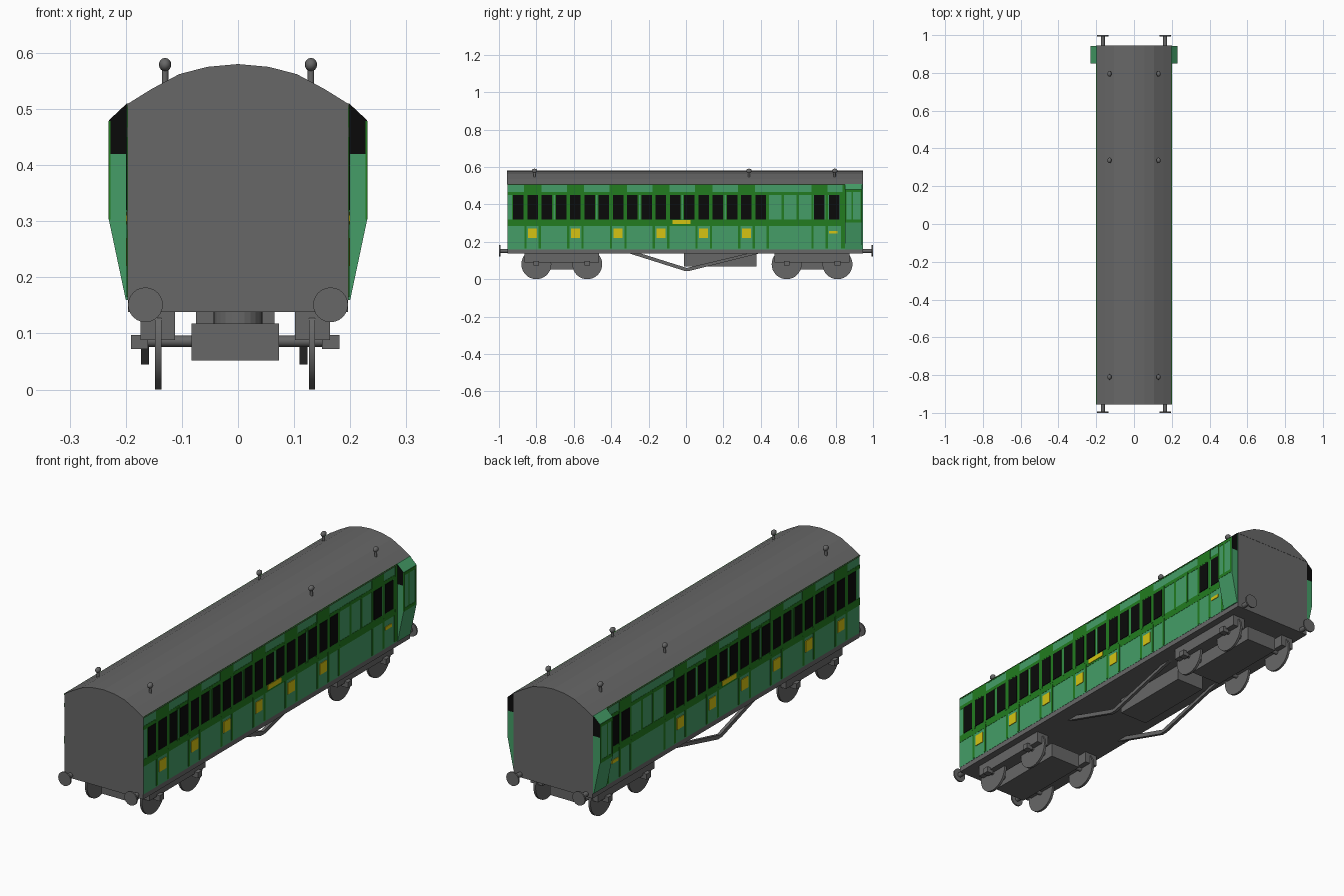
import bpy, bmesh, math
from mathutils import Matrix, Vector

if "Cube" in bpy.data.objects:
    bpy.data.objects.remove(bpy.data.objects["Cube"])

def material(name, r, g, b):
    m = bpy.data.materials.new(name)
    m.diffuse_color = (r, g, b, 1)
    m.use_nodes = True
    m.node_tree.nodes["Principled BSDF"].inputs["Base Color"].default_value = m.diffuse_color
    return m

GREY = material("grey", 0.135, 0.135, 0.135)
LIGHT = material("light_green", 0.058, 0.34, 0.135)
DARK = material("dark_green", 0.016, 0.2, 0.014)
BLACK = material("window_black", 0.003, 0.003, 0.003)
YELLOW = material("yellow", 0.66, 0.55, 0.006)

Y0, Y1 = -0.955, 0.945      # body ends
SIDE = 0.197                # half width of body


def finish(name, bm, mats, rule=None, smooth=False):
    """Turn a bmesh into an object; rule(face) picks the material slot."""
    bmesh.ops.recalc_face_normals(bm, faces=bm.faces)
    bm.normal_update()
    if rule:
        for f in bm.faces:
            f.material_index = rule(f)
    me = bpy.data.meshes.new(name)
    bm.to_mesh(me)
    bm.free()
    for m in mats:
        me.materials.append(m)
    ob = bpy.data.objects.new(name, me)
    bpy.context.collection.objects.link(ob)
    if smooth:
        bpy.ops.object.select_all(action='DESELECT')
        ob.select_set(True)
        bpy.context.view_layer.objects.active = ob
        bpy.ops.object.shade_smooth_by_angle(angle=math.radians(40))
    return ob


def box(bm, x0, x1, y0, y1, z0, z1):
    mid = Vector(((x0 + x1) / 2, (y0 + y1) / 2, (z0 + z1) / 2))
    bmesh.ops.create_cube(bm, size=1, matrix=Matrix.Translation(mid) @
                          Matrix.Diagonal((abs(x1 - x0), y1 - y0, z1 - z0, 1)))


def cylinder(bm, c, r, length, axis, n=24):
    rot = {'X': Matrix.Rotation(math.pi / 2, 4, 'Y'),
           'Y': Matrix.Rotation(math.pi / 2, 4, 'X'), 'Z': Matrix()}[axis]
    bmesh.ops.create_cone(bm, cap_ends=True, segments=n, radius1=r, radius2=r,
                          depth=length, matrix=Matrix.Translation(c) @ rot)


def extrude(bm, pts, vec):
    f = bm.faces.new([bm.verts.new(p) for p in pts])
    r = bmesh.ops.extrude_face_region(bm, geom=[f])
    bmesh.ops.translate(bm, vec=vec, verts=[v for v in r['geom'] if isinstance(v, bmesh.types.BMVert)])
    if not f.is_valid:
        return
    # the region extrude removes the source face only when it has neighbours
    if all(len(e.link_faces) > 2 for e in f.edges):
        bm.faces.remove(f)


def plates(name, rects, mat, lift, x=SIDE):
    """Thin painted plates (y0, y1, z0, z1) on both sides."""
    bm = bmesh.new()
    for s in (-1, 1):
        for y0, y1, z0, z1 in rects:
            box(bm, s * (x - 0.003), s * (x + lift), y0, y1, z0, z1)
    finish(name, bm, [mat])


# body: green sides, grey ends
bm = bmesh.new()
box(bm, -SIDE, SIDE, Y0, Y1, 0.16, 0.51)
finish("coach_body", bm, [LIGHT, GREY], lambda f: 0 if abs(f.normal.x) > 0.5 else 1)

# arched roof
half = [(0.2, 0.507), (0.155, 0.535), (0.105, 0.562), (0.055, 0.575)]
arc = half + [(0, 0.58)] + [(-x, z) for x, z in reversed(half)]
bm = bmesh.new()
extrude(bm, [(x, Y0 - 0.001, z) for x, z in arc], (0, Y1 - Y0 + 0.002, 0))
finish("roof", bm, [GREY])

# floor and sole bars
bm = bmesh.new()
box(bm, -0.196, 0.196, Y0, Y1, 0.138, 0.16)
finish("underframe", bm, [GREY])

# windows
pitch, first, ww = 0.0762, -0.896, 0.056
centres = [first + i * pitch for i in range(18)] + [0.712, 0.792]
plates("windows", [(c - ww / 2, c + ww / 2, 0.32, 0.45) for c in centres], BLACK, 0.003)

# beading: long rails, window frames, doors, guard's panels
doors = [first + (3 * i + 1) * pitch for i in range(6)]
plates("beading_rails", [(Y0, 0.85, 0.285, 0.318), (Y0, 0.85, 0.45, 0.467),
                         (Y0, 0.85, 0.503, 0.51)], DARK, 0.001)
lines = []
for d in doors:
    lines.append((d - 0.046, d + 0.046, 0.455, 0.508))
    for s in (-1, 1):
        e = d + s * 0.0385
        lines += [(e - 0.011, e + 0.011, 0.31, 0.46), (e - 0.006, e + 0.006, 0.165, 0.3)]
        e = d + s * (pitch + ww / 2 + 0.003)
        lines.append((e - 0.003, e + 0.003, 0.31, 0.46))
for y in (0.437, 0.517, 0.597, 0.676, 0.752, 0.83):
    lines.append((y - 0.006, y + 0.006, 0.31, 0.46))
for y in (0.437, 0.676, 0.752, 0.836):
    lines.append((y - 0.006, y + 0.006, 0.165, 0.3))
lines.append((0.67, 0.757, 0.455, 0.508))
lines.append((0.836, 0.85, 0.165, 0.508))
plates("beading_uprights", lines, DARK, 0.0016)

# yellow door panels and small markings
plates("yellow_panels", [(d - 0.024, d + 0.024, 0.22, 0.27) for d in doors] +
       [(-0.073, 0.025, 0.294, 0.316), (0.765, 0.81, 0.243, 0.258)], YELLOW, 0.003)

# guard's lookouts: green with black end glass
for s, side in ((-1, "left"), (1, "right")):
    for part, prof in (("lower", [(0.195, 0.16), (0.2, 0.16), (0.23, 0.302), (0.23, 0.42), (0.195, 0.42)]),
                       ("upper", [(0.195, 0.42), (0.23, 0.42), (0.23, 0.48), (0.198, 0.51), (0.195, 0.51)])):
        bm = bmesh.new()
        extrude(bm, [(s * x, 0.85, z) for x, z in prof], (0, 0.092, 0))
        end = 1 if part == "upper" else 0
        finish(f"{side}_lookout_{part}", bm, [LIGHT, BLACK],
               lambda f: end if abs(f.normal.y) > 0.9 else 0)
plates("lookout_beading", [(y - 0.004, y + 0.004, 0.303, 0.479) for y in (0.854, 0.888, 0.936)] +
       [(0.85, 0.94, 0.303, 0.318), (0.85, 0.94, 0.465, 0.479)], DARK, 0.001, 0.23)

# roof ventilators
bm = bmesh.new()
for x in (-0.13, 0.13):
    for y in (-0.81, 0.337, 0.795):
        cylinder(bm, (x, y, 0.56), 0.006, 0.04, 'Z', 10)
        bmesh.ops.create_uvsphere(bm, u_segments=12, v_segments=8, radius=1,
                                  matrix=Matrix.Translation((x, y, 0.579)) @
                                  Matrix.Diagonal((0.011, 0.015, 0.012, 1)))
finish("roof_vents", bm, [GREY], smooth=True)

# buffers
bm = bmesh.new()
for x in (-0.165, 0.165):
    for s, y in ((-1, Y0), (1, Y1)):
        cylinder(bm, (x, (y + s * 0.99) / 2, 0.151), 0.011, abs(0.99 - abs(y)) + 0.01, 'Y', 12)
        cylinder(bm, (x, s * 0.9965, 0.151), 0.031, 0.007, 'Y', 24)
finish("buffers", bm, [GREY], smooth=True)

# bogies
ox = -0.005
for name, yc in (("front", -0.664), ("rear", 0.674)):
    bm = bmesh.new()
    box(bm, ox - 0.078, ox + 0.078, yc - 0.19, yc + 0.19, 0.052, 0.118)
    cylinder(bm, (ox + 0.005, yc, 0.13), 0.044, 0.03, 'Z')
    for s in (-1, 1):
        box(bm, ox + s * 0.107, ox + s * 0.169, yc - 0.2, yc + 0.2, 0.088, 0.138)
        for a in (-0.136, 0.136):
            box(bm, ox + s * 0.155, ox + s * 0.186, yc + a - 0.015, yc + a + 0.015, 0.072, 0.097)
    finish(name + "_bogie_frame", bm, [GREY])
    bm = bmesh.new()
    for a in (-0.136, 0.136):
        cylinder(bm, (ox, yc + a, 0.086), 0.01, 0.32, 'X', 12)
        for s in (-1, 1):
            cylinder(bm, (ox + s * 0.137, yc + a, 0.08), 0.08, 0.011, 'X', 32)
    finish(name + "_bogie_wheels", bm, [GREY], smooth=True)

# truss rods under the frame
truss = [(-0.31, 0.14), (-0.01, 0.045), (0.02, 0.045), (0.4, 0.14), (0.34, 0.14), (0.004, 0.06), (-0.25, 0.14)]
for side, x in (("left", -0.173), ("right", 0.11)):
    bm = bmesh.new()
    extrude(bm, [(x, y, z) for y, z in truss], (0.014, 0, 0))
    finish(side + "_truss_rod", bm, [GREY])

# equipment box
bm = bmesh.new()
box(bm, -0.075, 0.065, -0.01, 0.377, 0.068, 0.14)
finish("equipment_box", bm, [GREY])
